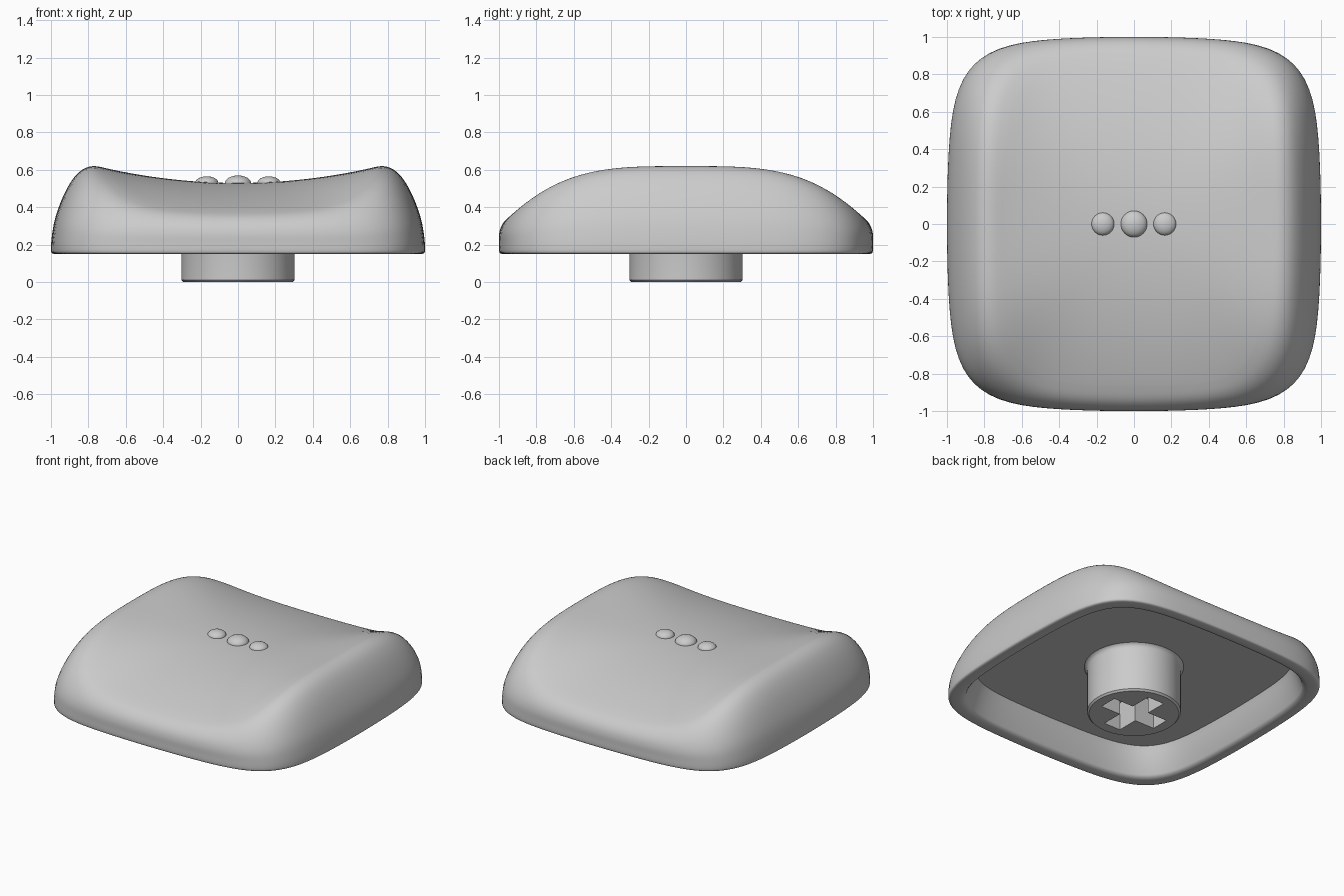
import bpy
import bmesh
from math import cos, sin, pi

cube = bpy.data.objects.get("Cube")
if cube:
    bpy.data.objects.remove(cube, do_unlink=True)

grey = bpy.data.materials.new("light_grey_plastic")
grey.use_nodes = True
colour = (0.6, 0.6, 0.6, 1)
grey.diffuse_color = colour
grey.node_tree.nodes["Principled BSDF"].inputs["Base Color"].default_value = colour


def smooth(ob):
    """Shade smooth but keep sharp edges."""
    bpy.ops.object.select_all(action="DESELECT")
    bpy.context.view_layer.objects.active = ob
    ob.select_set(True)
    bpy.ops.object.shade_smooth_by_angle(angle=40 * pi / 180)


def finish(bm, name):
    """Turn a bmesh into a grey object."""
    bmesh.ops.recalc_face_normals(bm, faces=bm.faces)
    mesh = bpy.data.meshes.new(name)
    bm.to_mesh(mesh)
    bm.free()
    mesh.materials.append(grey)
    ob = bpy.data.objects.new(name, mesh)
    bpy.context.collection.objects.link(ob)
    return ob


def loft(bm, rings):
    """Join rings of points with quads and close both ends."""
    loops = [[bm.verts.new(p) for p in ring] for ring in rings]
    count = len(loops[0])
    for a, b in zip(loops, loops[1:]):
        for i in range(count):
            j = (i + 1) % count
            bm.faces.new((a[i], a[j], b[j], b[i]))
    bm.faces.new(loops[0])
    bm.faces.new(loops[-1])


def spline(points, steps=3):
    """Catmull-Rom curve through 2D points."""
    p = [points[0]] + points + [points[-1]]
    out = []
    for k in range(1, len(p) - 2):
        for s in range(steps):
            t = s / steps
            out.append(tuple(
                0.5 * (2 * b + (c - a) * t + (2 * a - 5 * b + 4 * c - d) * t**2
                       + (3 * b - a - 3 * c + d) * t**3)
                for a, b, c, d in zip(*p[k - 1:k + 3])))
    return out + [points[-1]]


def cap_outline(per_side=28, power=6, bow=0.053):
    """Rounded square with gently bowed sides, evenly spaced points."""
    points = []
    for turn in range(4):
        for i in range(per_side):
            x, y = 1, 2 * i / per_side - 1
            k = (1 + abs(y)**power)**(-1 / power)
            x, y = x * k, y * k
            x, y = x * (1 - bow * y * y), y * (1 - bow * x * x)
            for _ in range(turn):
                x, y = -y, x
            points.append((x, y))
    return points


# Cap profiles: hollow underside, lip, wall and rounded rim
CENTRE_Z = 0.53
inner = [(0.85, 0.348), (0.864, 0.31), (0.906, 0.17), (0.918, 0.155), (0.94, 0.15)]
side = inner + spline([
    (0.98, 0.15), (0.995, 0.155), (1, 0.172), (0.997, 0.23), (0.983, 0.32),
    (0.955, 0.41), (0.915, 0.5), (0.868, 0.57), (0.82, 0.608), (0.765, 0.62), (0.69, 0.605)])
front = inner + spline([
    (0.98, 0.15), (0.995, 0.155), (1, 0.172), (1, 0.21), (1, 0.25), (0.993, 0.285),
    (0.98, 0.312), (0.962, 0.334), (0.94, 0.352), (0.91, 0.368), (0.86, 0.388)])


def saddle(x, y):
    """Height of the dished top: rising to the sides, falling front and back."""
    return CENTRE_Z + 0.157 * x * x - 0.192 * y * y


rings = []
for (sx, sz), (fy, fz) in zip(side, front):
    rings.append([(x * sx, y * fy, sz + (fz - sz) * abs(y)**3.5) for x, y in cap_outline()])
rim = rings[-1]
for step in range(14, 0, -1):
    f = step / 15
    rings.append([(x * f, y * f, saddle(x * f, y * f) + (z - saddle(x, y)) * f**4)
                  for x, y, z in rim])
bm = bmesh.new()
loft(bm, rings)
smooth(finish(bm, "keycap_shell"))


# Stem: round post with a chamfered foot and a small fillet at the ceiling
def circle(r, z, n=64):
    return [(r * cos(2 * pi * i / n), r * sin(2 * pi * i / n), z) for i in range(n)]


bm = bmesh.new()
loft(bm, [circle(*p) for p in [(0.291, 0), (0.303, 0.012), (0.303, 0.315), (0.306, 0.33),
                               (0.313, 0.342), (0.325, 0.35), (0.325, 0.36)]])
stem = finish(bm, "stem")

# Cross-shaped socket cut into the foot of the stem
bm = bmesh.new()
arm, half, depth = 0.22, 0.065, 0.2
corners = []
for turn in range(4):
    for x, y in ((arm, -half), (arm, half), (half, half)):
        for _ in range(turn):
            x, y = -y, x
        corners.append((x, y))
face = bm.faces.new([bm.verts.new((x, y, -0.1)) for x, y in corners])
top = bmesh.ops.extrude_face_region(bm, geom=[face])["geom"]
bmesh.ops.translate(bm, vec=(0, 0, 0.1 + depth),
                    verts=[v for v in top if isinstance(v, bmesh.types.BMVert)])
cutter = finish(bm, "socket_cutter")
cutter.hide_render = True
cut = stem.modifiers.new("socket", "BOOLEAN")
cut.operation = "DIFFERENCE"
cut.solver = "EXACT"
cut.object = cutter
bpy.context.view_layer.objects.active = stem
bpy.ops.object.modifier_apply(modifier="socket")
bpy.data.objects.remove(cutter, do_unlink=True)
smooth(stem)

# Three raised dots across the top
for name, x, r, h in (("right_dot", -0.167, 0.061, 0.034), ("middle_dot", 0, 0.071, 0.043),
                      ("left_dot", 0.165, 0.061, 0.034)):
    bm = bmesh.new()
    bmesh.ops.create_uvsphere(bm, u_segments=32, v_segments=16, radius=1)
    for v in bm.verts:
        v.co = (x + v.co.x * r, v.co.y * r, saddle(x, 0) - 0.003 + v.co.z * h)
    smooth(finish(bm, name))
